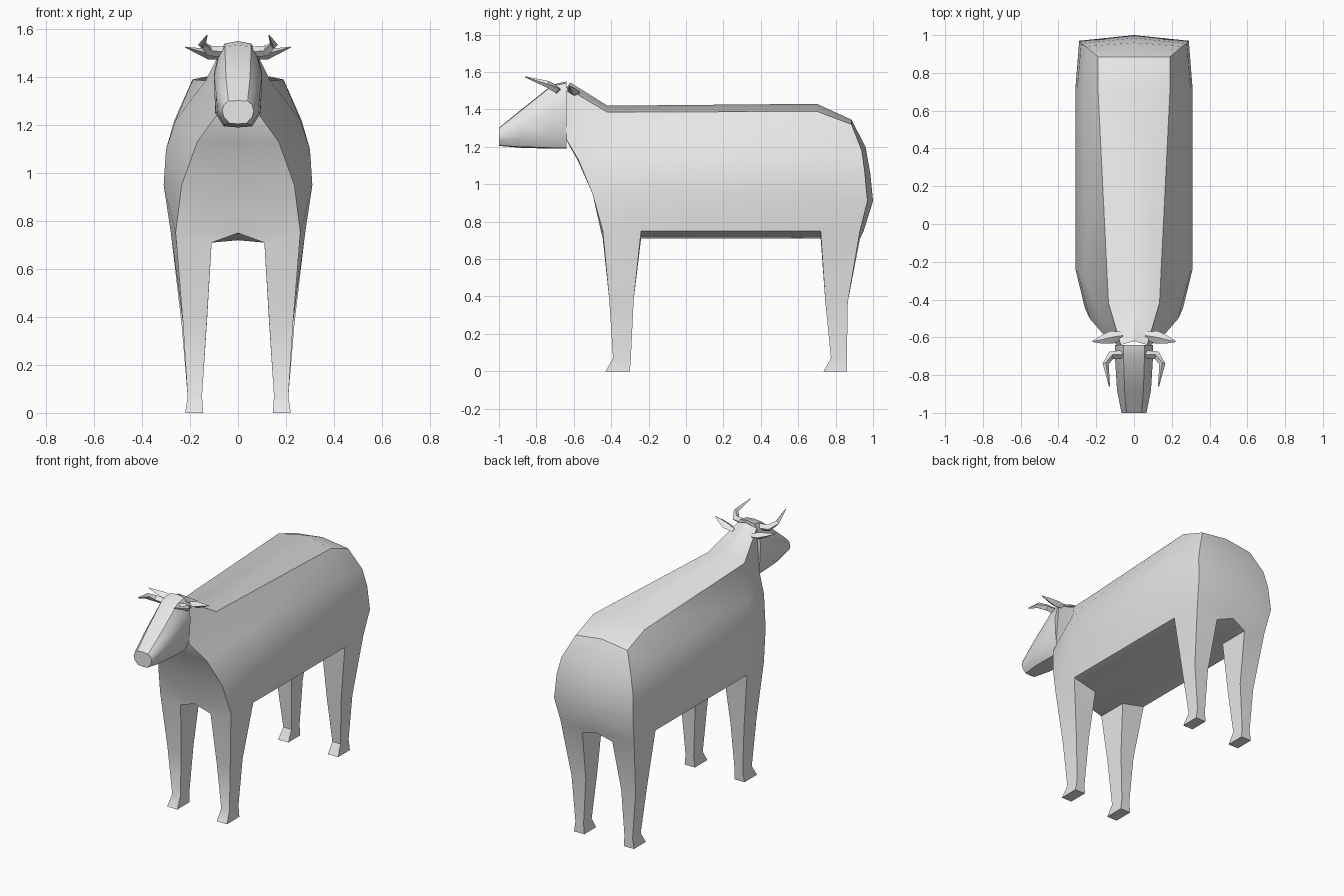
import bpy, bmesh, math
from mathutils import Vector

cube = bpy.data.objects.get("Cube")
if cube:
    bpy.data.objects.remove(cube, do_unlink=True)

grey = bpy.data.materials.new("plain grey")
grey.use_nodes = True
grey.diffuse_color = (0.8, 0.8, 0.8, 1)
grey.node_tree.nodes["Principled BSDF"].inputs["Base Color"].default_value = (0.8, 0.8, 0.8, 1)


def finish(name, polys, mirror=True, angle=35):
    """Turn point polygons into a welded mesh, optionally mirrored across x."""
    bm = bmesh.new()
    for poly in polys:
        for side in ((1, -1) if mirror else (1,)):
            bm.faces.new([bm.verts.new((p[0] * side, p[1], p[2])) for p in poly])
    bmesh.ops.remove_doubles(bm, verts=bm.verts, dist=0.0005)
    bmesh.ops.recalc_face_normals(bm, faces=bm.faces)
    me = bpy.data.meshes.new(name)
    bm.to_mesh(me)
    bm.free()
    me.materials.append(grey)
    ob = bpy.data.objects.new(name, me)
    bpy.context.collection.objects.link(ob)
    bpy.ops.object.select_all(action='DESELECT')
    ob.select_set(True)
    bpy.context.view_layer.objects.active = ob
    bpy.ops.object.shade_smooth_by_angle(angle=math.radians(angle))
    return ob


def strip(a, b):
    """Quads between two open point rows."""
    return [(a[i], a[i + 1], b[i + 1], b[i]) for i in range(len(a) - 1)]


def loft(rings):
    """Quads between successive closed rings."""
    return [q for a, b in zip(rings, rings[1:]) for q in strip(a + a[:1], b + b[:1])]


# Body columns, belly to spine, from chest round the flank to the rump
chest = [(0, -.455, .75), (0, -.50, .95), (0, -.58, 1.13), (0, -.62, 1.20)]
shoulder = [(.26, -.445, .75), (.235, -.50, .95), (.17, -.575, 1.13),
            (.09, -.64, 1.24), (.07, -.64, 1.515), (0, -.62, 1.545)]
fore = [(.28, -.24, .75), (.31, -.24, .95), (.30, -.25, 1.10),
        (.26, -.28, 1.22), (.135, -.42, 1.385), (0, -.42, 1.42)]
hind = [(.28, .72, .75), (.31, .72, .95), (.30, .72, 1.10),
        (.265, .72, 1.22), (.19, .70, 1.39), (0, .70, 1.43)]
haunch = [(.27, .93, .75), (.29, .97, .91), (.28, .955, 1.07),
          (.255, .94, 1.18), (.19, .885, 1.32), (0, .885, 1.345)]
rump = [(0, .95, .75), (0, 1.0, .91), (0, .985, 1.06), (0, .96, 1.20), (0, .885, 1.345)]

polys = strip(chest, shoulder[:4]) + strip(haunch[:5], rump)
polys.append((chest[3], shoulder[3], shoulder[4], shoulder[5]))
for a, b in ((shoulder, fore), (fore, hind), (hind, haunch)):
    polys += strip(a, b)

# Belly and the arches between the legs
in_a, in_b, in_c, in_d = [(.11, y, .71) for y in (-.445, -.24, .72, .93)]
mid_f, mid_h = (0, -.24, .72), (0, .72, .72)
polys += [(chest[0], shoulder[0], in_a), (rump[0], haunch[0], in_d),
          (chest[0], in_a, in_b, mid_f), (mid_f, in_b, in_c, mid_h),
          (mid_h, in_c, in_d, rump[0]), (fore[0], hind[0], in_c, in_b)]


# Legs, running from the body corners down to the hooves
def leg(top, levels):
    rings = [top]
    for xi, xo, yf, yb, z in levels:
        rings.append([(xi, yf, z), (xo, yf, z), (xo, yb, z), (xi, yb, z)])
    return loft(rings) + [tuple(rings[-1])]


polys += leg([in_a, shoulder[0], fore[0], in_b],
             [(.13, .23, -.41, -.28, .38), (.15, .21, -.39, -.295, .07), (.145, .22, -.43, -.30, 0)])
polys += leg([in_c, hind[0], haunch[0], in_d],
             [(.13, .235, .745, .865, .37), (.15, .21, .775, .86, .07), (.145, .22, .735, .86, 0)])
finish("body", polys)

# Head: half cross-sections from poll to muzzle, jaw to brow
sections = [
    (-.64, [(0, 1.19), (.06, 1.195), (.092, 1.27), (.10, 1.42), (.08, 1.50), (.055, 1.54), (0, 1.55)]),
    (-.715, [(0, 1.19), (.06, 1.195), (.095, 1.25), (.10, 1.40), (.085, 1.47), (.055, 1.527), (0, 1.532)]),
    (-.88, [(0, 1.195), (.055, 1.20), (.085, 1.25), (.09, 1.32), (.075, 1.36), (.05, 1.395), (0, 1.40)]),
    (-1.0, [(0, 1.205), (.035, 1.207), (.06, 1.235), (.066, 1.26), (.058, 1.285), (.04, 1.30), (0, 1.302)]),
]
rows = [[(x, y, z) for x, z in pts] for y, pts in sections]
polys = [tuple(rows[0]), tuple(rows[-1])]
for a, b in zip(rows, rows[1:]):
    polys += strip(a, b)
finish("head", polys, angle=30)


# Horns and ears: tapered four-sided sweeps
def sweep(path, sizes):
    rings = []
    for i, p in enumerate(path):
        p = Vector(p)
        d = (Vector(path[min(i + 1, len(path) - 1)]) - Vector(path[max(i - 1, 0)])).normalized()
        u = d.cross(Vector((0, 0, 1))).normalized()
        v = u.cross(d)
        w, h = sizes[i]
        rings.append([tuple(p + u * w * a + v * h * b) for a, b in ((1, 0), (0, 1), (-1, 0), (0, -1))])
    return loft(rings) + [tuple(rings[0]), tuple(rings[-1])]


horn = sweep([(.06, -.69, 1.505), (.12, -.695, 1.51), (.15, -.74, 1.535), (.13, -.86, 1.574)],
             [(.022, .022), (.022, .022), (.016, .018), (.003, .003)])
ear = sweep([(.06, -.59, 1.485), (.12, -.60, 1.495), (.17, -.612, 1.51), (.22, -.622, 1.525)],
            [(.02, .012), (.034, .022), (.022, .012), (.003, .002)])
for side, s in (("left", 1), ("right", -1)):
    for part, shape in (("horn", horn), ("ear", ear)):
        finish(f"{side}_{part}", [[(x * s, y, z) for x, y, z in q] for q in shape], mirror=False)
